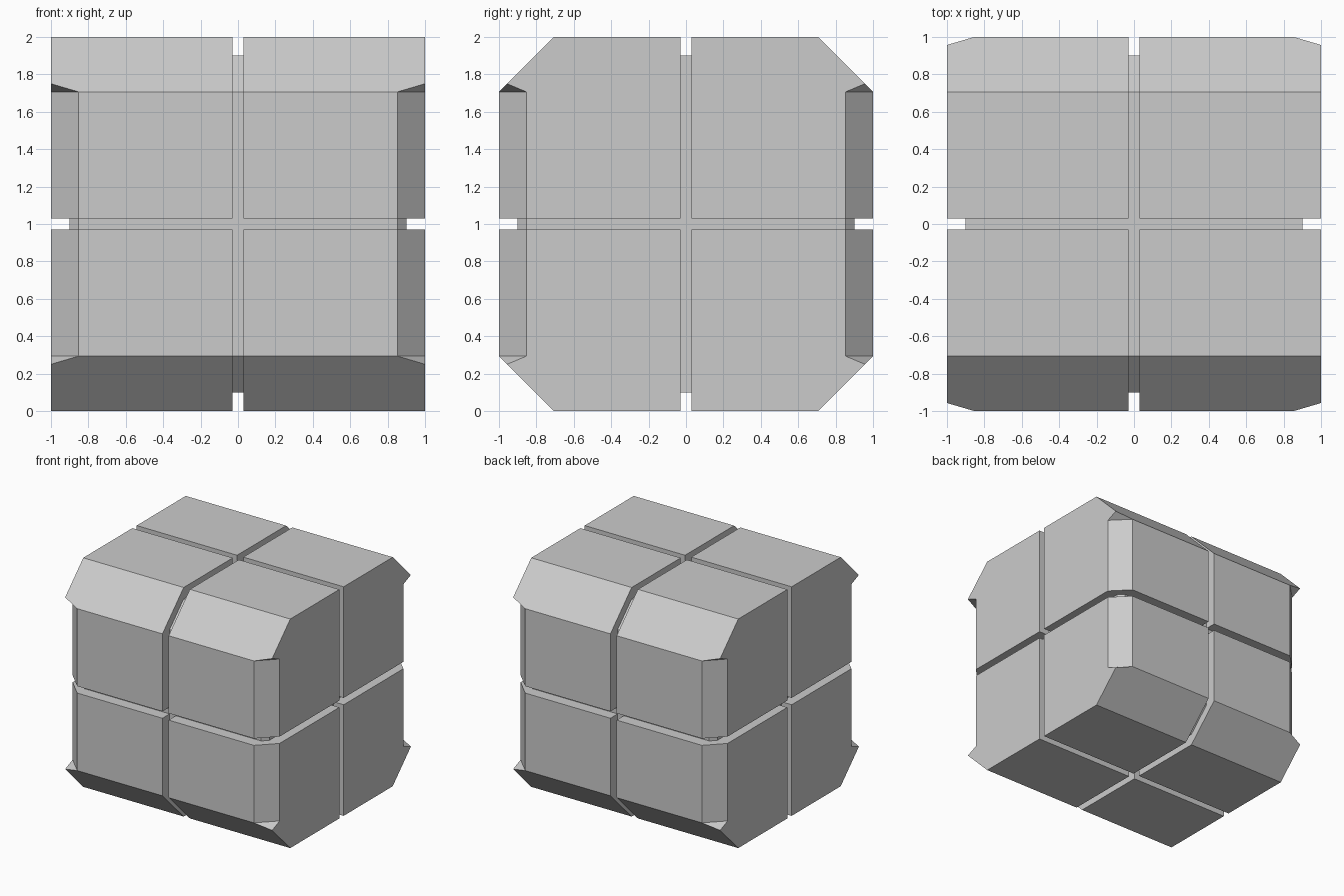
import bpy
import bmesh

if "Cube" in bpy.data.objects:
    bpy.data.objects.remove(bpy.data.objects["Cube"])

GAP = 0.03      # half width of the grooves
LONG = 0.707    # where the large horizontal chamfers start
SIDE = 0.854    # where the small vertical chamfers start
TIP = 0.043     # rise of the little triangle closing each vertical chamfer


def chamfered_octant(name, inner, outer):
    """One corner block, mirrored to all eight corners about the cube centre."""
    g, o, c, b = inner, outer, LONG, SIDE
    points = [
        (g, g, g), (o, g, g), (o, g, o), (g, g, o),
        (g, o, g), (g, o, c), (g, c, o), (o, c, o),
        (o, o - TIP, c + TIP), (o, b, c), (o, b, g), (b, o, c), (b, o, g),
    ]
    inner_faces = [(0, 3, 6, 5, 4), (0, 1, 2, 3), (0, 4, 12, 10, 1)]
    outer_faces = [
        (1, 10, 9, 8, 7, 2),    # side
        (3, 2, 7, 6),           # top
        (6, 7, 8, 11, 5),       # large chamfer
        (4, 5, 11, 12),         # front
        (12, 11, 9, 10),        # vertical chamfer
        (11, 8, 9),             # overhanging triangle
    ]
    bm = bmesh.new()
    verts = [bm.verts.new(p) for p in points]
    faces = [bm.faces.new([verts[i] for i in f]) for f in inner_faces + outer_faces]
    bmesh.ops.recalc_face_normals(bm, faces=bm.faces)
    if inner == 0:      # halves meet in the middle, so no inner walls
        bmesh.ops.delete(bm, geom=faces[:3], context='FACES')
    mesh = bpy.data.meshes.new(name)
    bm.to_mesh(mesh)
    bm.free()

    obj = bpy.data.objects.new(name, mesh)
    bpy.context.collection.objects.link(obj)
    obj.location.z = 1
    mirror = obj.modifiers.new("Mirror", 'MIRROR')
    mirror.use_axis = (True, True, True)
    return obj


# Eight outer blocks separated by grooves
chamfered_octant("corner_blocks", GAP, 1.0)

# Inner body forming the groove floors
chamfered_octant("core", 0.0, 0.9)
